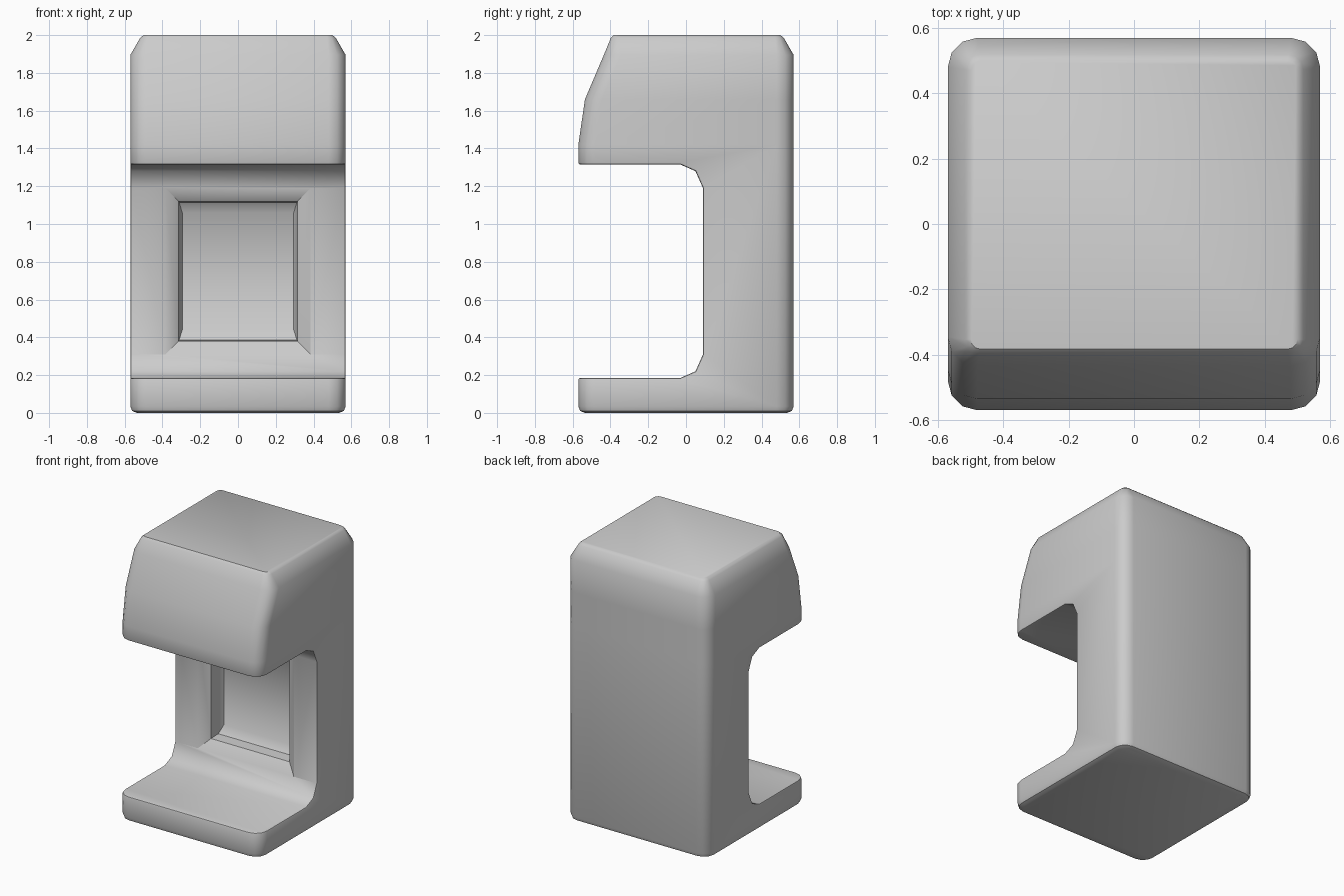
import bpy, bmesh, math

if "Cube" in bpy.data.objects:
    bpy.data.objects.remove(bpy.data.objects["Cube"])


def loft(name, rings):
    """Skin a stack of equal-length point rings and cap both ends."""
    bm = bmesh.new()
    loops = [[bm.verts.new(p) for p in r] for r in rings]
    n = len(loops[0])
    for a, b in zip(loops, loops[1:]):
        for i in range(n):
            j = (i + 1) % n
            bm.faces.new((a[i], a[j], b[j], b[i]))
    bm.faces.new(loops[0][::-1])
    bm.faces.new(loops[-1])
    bmesh.ops.recalc_face_normals(bm, faces=bm.faces)
    me = bpy.data.meshes.new(name)
    bm.to_mesh(me)
    bm.free()
    ob = bpy.data.objects.new(name, me)
    bpy.context.collection.objects.link(ob)
    return ob


def plan_ring(z, hx, front, back, r):
    """Rounded rectangle in plan, three segments per corner."""
    pts = []
    corners = ((hx - r, back - r), (r - hx, back - r), (r - hx, front + r), (hx - r, front + r))
    for k, (cx, cy) in enumerate(corners):
        for s in range(4):
            a = math.radians(90 * k + 30 * s)
            pts.append((cx + r * math.cos(a), cy + r * math.sin(a), z))
    return pts


def panel_ring(y, hx, z0, z1):
    return [(-hx, y, z0), (hx, y, z0), (hx, y, z1), (-hx, y, z1)]


def apply(ob, mod):
    bpy.context.view_layer.objects.active = ob
    bpy.ops.object.modifier_apply(modifier=mod.name)


def cut(ob, cutter):
    m = ob.modifiers.new("cut", 'BOOLEAN')
    m.operation, m.solver, m.object = 'DIFFERENCE', 'EXACT', cutter
    cutter.hide_render = True
    apply(ob, m)
    bpy.data.objects.remove(cutter)


# Outer shell: z, half width, front, back, corner radius
body = loft("cabinet_body", [plan_ring(*r) for r in (
    (0.0, 0.535, -0.535, 0.535, 0.06),
    (0.01, 0.56, -0.56, 0.56, 0.08),
    (0.035, 0.57, -0.57, 0.57, 0.09),
    (1.42, 0.57, -0.57, 0.57, 0.09),
    (1.66, 0.57, -0.535, 0.57, 0.09),
    (1.895, 0.57, -0.435, 0.57, 0.09),
    (1.985, 0.518, -0.398, 0.518, 0.045),
    (2.0, 0.50, -0.383, 0.50, 0.03))])

# Open bay between the hood and the tray
bay = [(-1, 0.185), (-0.03, 0.185), (0.05, 0.22), (0.09, 0.31),
       (0.09, 1.19), (0.05, 1.28), (-0.03, 1.315), (-1, 1.315)]
cut(body, loft("bay_cutter", [[(x, y, z) for y, z in bay] for x in (-1, 1)]))

# Soften the cut rims slightly
bev = body.modifiers.new("rim", 'BEVEL')
bev.width, bev.segments = 0.01, 2
bev.limit_method, bev.angle_limit = 'ANGLE', math.radians(70)
apply(body, bev)

# Stepped recess in the back wall of the bay (slope continued outward)
cut(body, loft("recess_cutter", [panel_ring(*r) for r in (
    (0.04, 0.455, 0.24, 1.26),
    (0.14, 0.315, 0.38, 1.12),
    (0.22, 0.312, 0.385, 1.115),
    (0.26, 0.295, 0.44, 1.06))]))

bpy.ops.object.select_all(action='DESELECT')
body.select_set(True)
bpy.context.view_layer.objects.active = body
bpy.ops.object.shade_smooth_by_angle(angle=math.radians(40))
